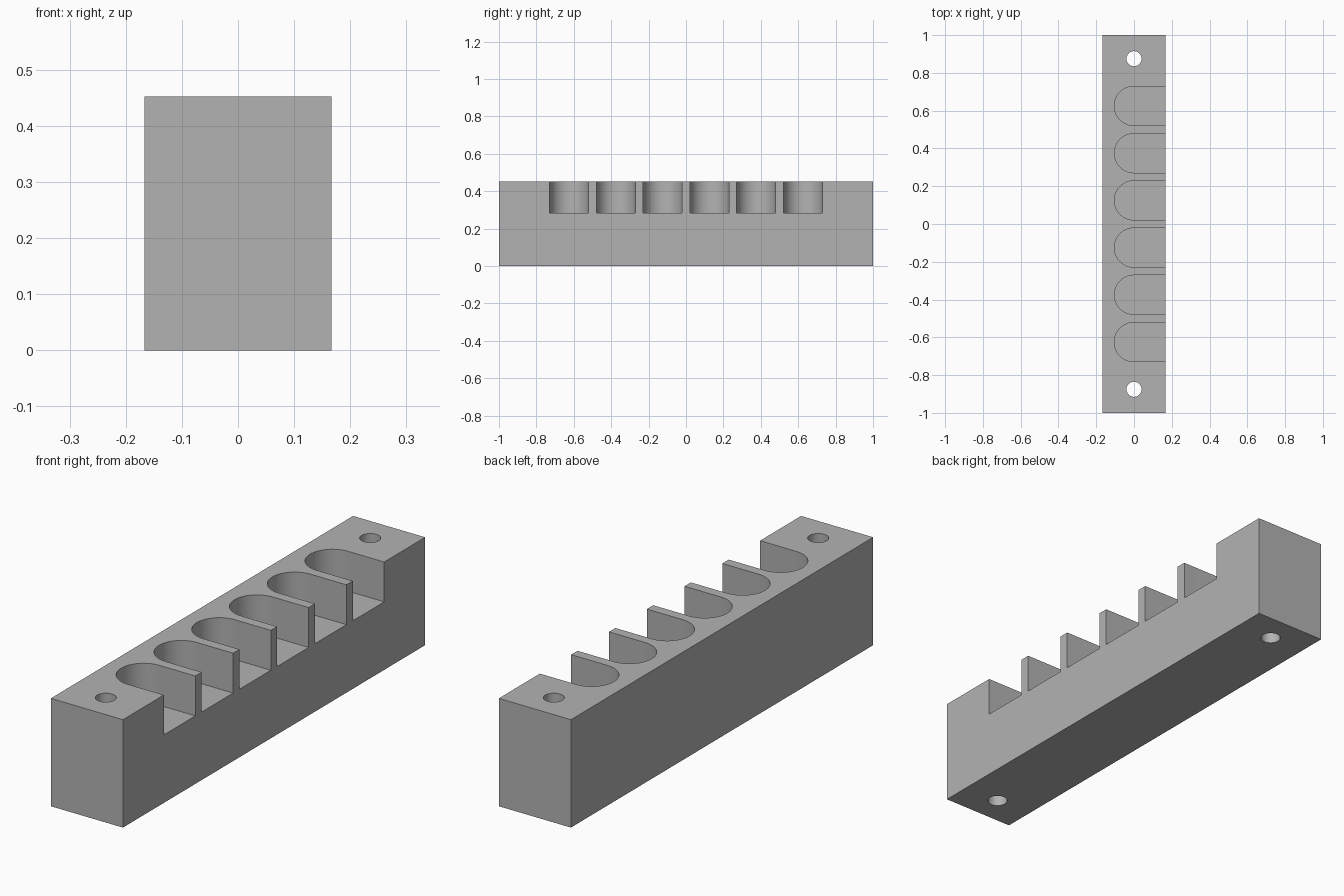
import bpy
import bmesh
from math import pi, sin, cos, radians

HALF_W, HALF_L, HEIGHT = 0.167, 1.0, 0.452
SLOT_FLOOR, SLOT_R, SLOT_PITCH, SLOT_COUNT = 0.285, 0.104, 0.25, 6
HOLE_R, HOLE_Y = 0.04, 0.875

if "Cube" in bpy.data.objects:
    bpy.data.objects.remove(bpy.data.objects["Cube"], do_unlink=True)

grey = bpy.data.materials.new("plain grey")
grey.use_nodes = True
colour = (0.45, 0.45, 0.45, 1)
grey.diffuse_color = colour
grey.node_tree.nodes["Principled BSDF"].inputs["Base Color"].default_value = colour


def prism(name, outline, z0, z1):
    """Extrude a counter-clockwise outline from z0 up to z1."""
    bm = bmesh.new()
    base = bm.faces.new([bm.verts.new((x, y, z0)) for x, y in outline])
    top = bmesh.ops.extrude_face_region(bm, geom=[base], use_keep_orig=True)
    verts = [v for v in top["geom"] if isinstance(v, bmesh.types.BMVert)]
    bmesh.ops.translate(bm, verts=verts, vec=(0, 0, z1 - z0))
    bmesh.ops.recalc_face_normals(bm, faces=bm.faces)
    mesh = bpy.data.meshes.new(name)
    bm.to_mesh(mesh)
    bm.free()
    mesh.materials.append(grey)
    obj = bpy.data.objects.new(name, mesh)
    bpy.context.collection.objects.link(obj)
    return obj


def arc(radius, y, start, end, steps):
    angles = [start + (end - start) * i / steps for i in range(steps + 1)]
    return [(radius * cos(a), y + radius * sin(a)) for a in angles]


# Solid bar
bar = prism("slotted_bar", [(-HALF_W, -HALF_L), (HALF_W, -HALF_L),
                            (HALF_W, HALF_L), (-HALF_W, HALF_L)], 0, HEIGHT)

# Round-ended slots, open at the top and on the left side
cutters = []
for i in range(SLOT_COUNT):
    y = (i - (SLOT_COUNT - 1) / 2) * SLOT_PITCH
    outline = arc(SLOT_R, y, pi / 2, 3 * pi / 2, 32)
    outline += [(HALF_W + 0.1, y - SLOT_R), (HALF_W + 0.1, y + SLOT_R)]
    cutters.append(prism("slot_cutter", outline, SLOT_FLOOR, HEIGHT + 0.1))

# Mounting holes through both ends
for side in (-1, 1):
    outline = arc(HOLE_R, side * HOLE_Y, 0, 2 * pi, 40)[:-1]
    cutters.append(prism("hole_cutter", outline, -0.1, HEIGHT + 0.1))

# Cut the bar, then discard the cutters
bpy.ops.object.select_all(action="DESELECT")
bpy.context.view_layer.objects.active = bar
bar.select_set(True)
for cutter in cutters:
    cutter.hide_render = True
    cut = bar.modifiers.new("cut", "BOOLEAN")
    cut.operation = "DIFFERENCE"
    cut.solver = "EXACT"
    cut.object = cutter
    bpy.ops.object.modifier_apply(modifier=cut.name)
    bpy.data.objects.remove(cutter, do_unlink=True)

bpy.ops.object.shade_smooth_by_angle(angle=radians(30))
